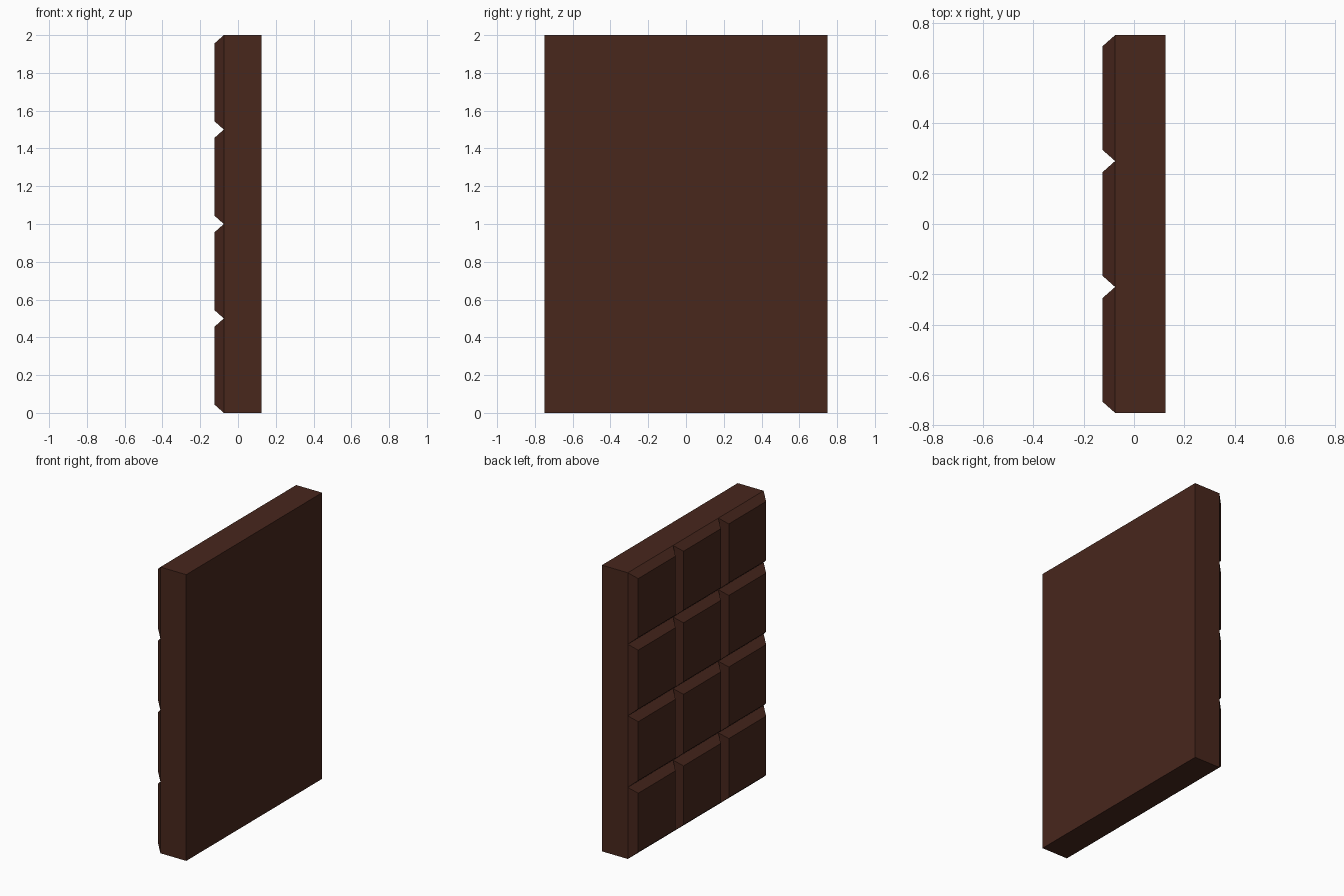
import bpy, bmesh
from mathutils import Vector

if "Cube" in bpy.data.objects:
    bpy.data.objects.remove(bpy.data.objects["Cube"])

ROWS, COLS = 4, 3
FRONT_X, BACK_X = -0.075, 0.125

bm = bmesh.new()

# Moulded side: a grid of half-unit squares facing -x
bmesh.ops.create_grid(bm, x_segments=COLS, y_segments=ROWS, size=1.0)
for v in bm.verts:
    u, w = v.co.x, v.co.y
    v.co = Vector((FRONT_X, -0.75 * u, 1.0 + w))
squares = bm.faces[:]

# Slab body: extrude the outline backwards and close the flat back
rim = [e for e in bm.edges if e.is_boundary]
ext = bmesh.ops.extrude_edge_only(bm, edges=rim)["geom"]
for v in (g for g in ext if isinstance(g, bmesh.types.BMVert)):
    v.co.x = BACK_X
back = [e for e in ext if isinstance(e, bmesh.types.BMEdge) and e.is_boundary]
bmesh.ops.contextual_create(bm, geom=back)

# Raised pieces with sloping sides
bmesh.ops.inset_individual(bm, faces=squares, thickness=0.0625)
for v in {v for f in squares for v in f.verts}:
    v.co.x = FRONT_X - 0.05
bmesh.ops.recalc_face_normals(bm, faces=bm.faces[:])

mesh = bpy.data.meshes.new("chocolate_bar")
bm.to_mesh(mesh)
bm.free()
bar = bpy.data.objects.new("chocolate_bar", mesh)
bpy.context.collection.objects.link(bar)

# Dark chocolate colour
mat = bpy.data.materials.new("dark_chocolate")
mat.diffuse_color = (0.065, 0.02, 0.012, 1.0)
mat.use_nodes = True
mat.node_tree.nodes["Principled BSDF"].inputs["Base Color"].default_value = mat.diffuse_color
mesh.materials.append(mat)
